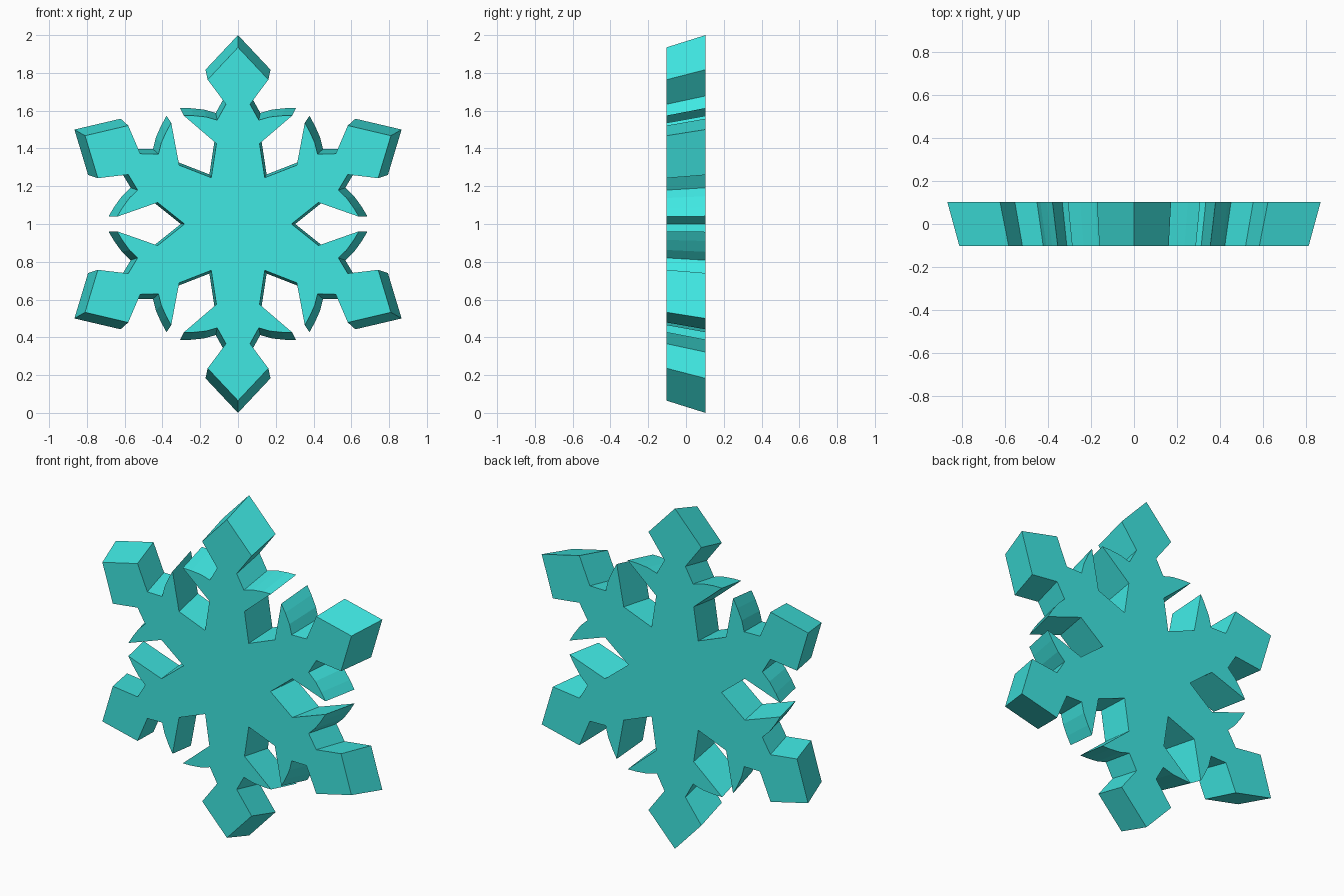
import bpy, bmesh, math

if "Cube" in bpy.data.objects:
    bpy.data.objects.remove(bpy.data.objects["Cube"])

# Half of one arm on the larger back outline (sideways, outward), tip to branch bend
half_arm = [(0.172, 0.817), (0.068, 0.678), (0.118, 0.588), (0.18, 0.606),
            (0.25, 0.613), (0.307, 0.614), (0.122, 0.455)]
VALLEY = 0.303
FRONT_SCALE = 0.935
HALF_DEPTH = 0.103

# One arm: tip, right half, valley, then the mirrored left half before it
arm = [(-x, r) for x, r in reversed(half_arm)] + [(0, 1)] + half_arm
arm.append((VALLEY * math.sin(math.pi / 6), VALLEY * math.cos(math.pi / 6)))

# Six arms around the centre
outline = []
for i in range(6):
    c, s = math.cos(i * math.pi / 3), math.sin(i * math.pi / 3)
    outline += [(x * c + r * s, r * c - x * s) for x, r in arm]

# Tapered plate between the front and back outlines
bm = bmesh.new()
back = [bm.verts.new((x, HALF_DEPTH, 1 + z)) for x, z in outline]
front = [bm.verts.new((x * FRONT_SCALE, -HALF_DEPTH, 1 + z * FRONT_SCALE)) for x, z in outline]
bm.faces.new(back)
bm.faces.new(front[::-1])
n = len(outline)
for i in range(n):
    j = (i + 1) % n
    bm.faces.new((back[j], back[i], front[i], front[j]))
bmesh.ops.recalc_face_normals(bm, faces=bm.faces)

mesh = bpy.data.meshes.new("snowflake")
bm.to_mesh(mesh)
bm.free()
snowflake = bpy.data.objects.new("snowflake", mesh)
bpy.context.collection.objects.link(snowflake)

# Teal colour
teal = bpy.data.materials.new("teal")
teal.diffuse_color = (0.05, 0.80, 0.76, 1)
teal.use_nodes = True
teal.node_tree.nodes["Principled BSDF"].inputs["Base Color"].default_value = teal.diffuse_color
mesh.materials.append(teal)
